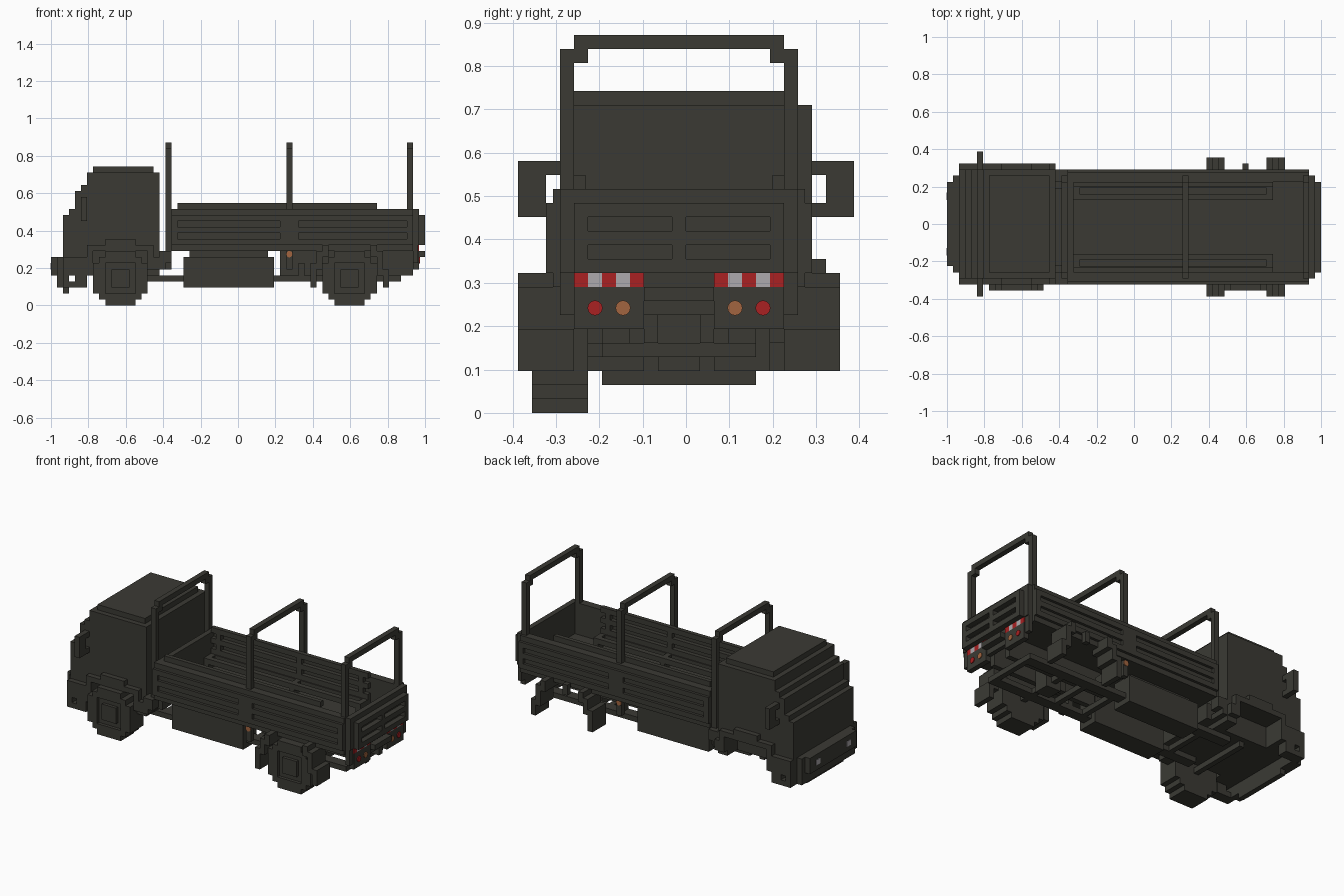
import bpy, bmesh, math
from mathutils import Matrix, Vector

cube = bpy.data.objects.get("Cube")
if cube:
    bpy.data.objects.remove(cube, do_unlink=True)

U = 2 / 62  # block size; x counts from the front bumper


def material(name, rgb):
    m = bpy.data.materials.new(name)
    m.use_nodes = True
    m.diffuse_color = (*rgb, 1)
    b = m.node_tree.nodes["Principled BSDF"]
    b.inputs["Base Color"].default_value = (*rgb, 1)
    b.inputs["Roughness"].default_value = 0.9
    return m


OLIVE = material("dark olive", (0.043, 0.042, 0.034))
RED = material("signal red", (0.40, 0.015, 0.016))
ORANGE = material("marker orange", (0.36, 0.13, 0.05))
WHITE = material("stripe white", (0.42, 0.40, 0.42))


def blocks(name, boxes, mat=OLIVE):
    """One object from boxes (x0, x1, y0, y1, z0, z1) in block units."""
    bm = bmesh.new()
    for x0, x1, y0, y1, z0, z1 in boxes:
        size = Matrix.Diagonal(((x1 - x0) * U, (y1 - y0) * U, (z1 - z0) * U, 1))
        mid = Vector(((x0 + x1) / 2 * U - 1, (y0 + y1) / 2 * U, (z0 + z1) / 2 * U))
        bmesh.ops.create_cube(bm, size=1, matrix=Matrix.Translation(mid) @ size)
    me = bpy.data.meshes.new(name)
    bm.to_mesh(me)
    bm.free()
    me.materials.append(mat)
    ob = bpy.data.objects.new(name, me)
    bpy.context.collection.objects.link(ob)
    return ob


def both(boxes, total=0):
    """Boxes plus their mirror images, with y turned into total - y."""
    return boxes + [(a, b, total - d, total - c, e, f) for a, b, c, d, e, f in boxes]


# Cab, stepped towards the roof
blocks("cab", [
    (7, 17, -8, 8, 22, 23), (6, 18, -9, 9, 20, 22), (5, 18, -9, 9, 19, 20),
    (4, 18, -9, 9, 16, 19), (3, 18, -9, 9, 15, 16), (2, 18, -9, 9, 9, 15),
    (2, 7, -9, 9, 5, 9), (16, 18, -9, 9, 5, 9), (7, 16, -6, 6, 5, 9)])
blocks("wheel_arch_flares", both([
    (6, 17, 9, 10, 9, 10), (9, 14, 9, 10, 10, 11),
    (6, 7, 9, 10, 5, 9), (16, 17, 9, 10, 6, 9)]))
blocks("cab_steps", both([
    (2, 6, 9, 10, 5, 8), (4, 6, 8, 10, 3, 5), (2, 4, 8, 10, 3, 4),
    (2, 3, 8, 10, 4, 5), (17, 18, 9, 10, 6, 8)]))
blocks("cab_mount", [(18, 20, -7, 6, 6, 9), (18, 19, -10, 9, 6, 7)])

# Front bumper, lower lip and headlamps
blocks("front_bumper", [
    (0, 1, -7, 7, 5, 8), (1, 2, -8, 8, 5, 8), (1, 3, -8, 8, 3, 5),
    (2, 3, -6, 5, 2, 3)])
blocks("headlamps", both([(-0.1, 0, 4, 5.2, 6, 7)]), WHITE)

# Mirrors
blocks("side_mirrors", both([
    (5, 6, 10, 12, 14, 18), (5, 6, 9, 10, 17, 18), (5, 6, 9, 10, 14, 15)]))


# Wheels on the right-hand side, with a sunken ring around the hub
def wheel(name, x):
    out = []
    for z0, z1, r in ((0, 1, 2.5), (1, 2, 3.5), (2, 7, 4.5), (7, 8, 3.5), (8, 9, 2.5)):
        out.append((x - r, x + r, -10.4, -7, z0, z1))
        if r < 4:
            out.append((x - r, x + r, -11, -10.4, z0, z1))
    out += [(x - 4.5, x - 2.5, -11, -10.4, 2, 7), (x + 2.5, x + 4.5, -11, -10.4, 2, 7),
            (x - 1.5, x + 1.5, -11, -10.4, 3, 6)]
    blocks(name, out)


wheel("front_wheel", 11.5)
wheel("rear_wheel", 49.5)

# Chassis
blocks("chassis_rails", both([(14, 58, 3, 5, 4, 5), (38, 60, 1, 2, 5, 9)], -1))
blocks("cross_members", [(x, x + 1, -6, 5, 4, 5) for x in (19, 38, 44, 57)])
blocks("axles", [(11, 12, -7, 5, 4, 5), (49, 50, -7, 5, 4, 5),
                 (48, 51, -2, 1, 3, 7), (46, 48, -1, 0, 4, 6)])
blocks("chassis_hangers", both([
    (39, 40, 7, 8, 6, 9), (41, 42, 3, 5, 5, 7), (18, 20, 7, 9, 7, 9)], -1))
blocks("side_tanks", both([(22, 37, 2, 6, 3, 8), (23, 36, 2, 5, 8, 9)], -1))
blocks("filler_cap", [(49, 50, 9, 10, 8, 10)])

# Stepped mudguards before and behind the rear wheels
blocks("mudguards", both([
    (43, 44, 7, 11, 3, 7), (44, 45, 7, 11, 6, 9), (45, 46, 7, 11, 8, 10),
    (53, 54, 7, 11, 8, 10), (54, 55, 7, 11, 5, 9), (55, 56, 7, 11, 3, 6)], -1))

# Load bed
blocks("bed_floor", [(20, 60, -9, 8, 9, 10)])
blocks("bed_walls", both([(20, 60, 7, 8, 9, 16)], -1)
       + [(20, 21, -9, 8, 9, 16), (60, 61, -9, 8, 10, 16)])


def slatted(u0, u1, gaps):
    """Slatted panel as (u0, u1, z0, z1) bars; slots lie inside the gaps."""
    bars = [(u0, u1, a, b) for a, b in ((10, 11), (12, 13), (14, 15))]
    edges = [u0] + [e for g in gaps for e in g] + [u1]
    bars += [(a, b, 11, 14) for a, b in zip(edges[::2], edges[1::2])]
    return bars


blocks("side_slats", both(
    [(a, b, 8, 9, c, d) for a, b, c, d in slatted(20, 60, [(21, 38), (41, 59)])]
    + [(20, 60, 8, 8.5, 9, 16)], -1))
blocks("tailgate_slats", [
    (61, 62, a, b, c, d) for a, b, c, d in slatted(-8, 7, [(-7, -1), (0, 6)])])

# Benches with slatted backrests
blocks("benches", both(
    [(21, 54, 6.2, 7, z, z + 1) for z in (12, 14, 16)]
    + [(x, x + 1, 6.2, 7, 10, 16) for x in (22, 39, 52)]
    + [(21, 54, 4, 5, 11, 12), (21, 54, 6, 7, 11, 12)]
    + [(x, x + 1, 4, 7, 10, 12) for x in (21, 39, 53)], -1))

# Three hoops over the bed
for i, x in enumerate((19, 39, 59)):
    blocks(f"hoop_{i + 1}", both([
        (x, x + 1, 7, 8, 9, 26), (x, x + 1, 6, 7, 25, 26)], -1)
        + [(x, x + 1, -8, 7, 26, 27)])

# Rear lamp panels, recessed under the tailgate, with striped plates
blocks("lamp_panels", both([(60, 61, 2, 7, 6, 9), (60, 60.8, 2, 7, 9, 10)], -1)
       + [(60, 60.8, -9, 8, 7, 10)])
blocks("tow_plate", [(60, 62, -3, 2, 8, 9)])
starts = [s + i for s in (-8, 2) for i in range(5)]
for name, mat, rem in (("red_stripes", RED, 0), ("white_stripes", WHITE, 1)):
    blocks(name, [(60.8, 61, y, y + 1, 9, 10)
                  for i, y in enumerate(starts) if i % 5 % 2 == rem], mat)


# Round lamps, flat against the panels or hangers
def lamp(name, x, y, z, mat, rotation):
    bpy.ops.mesh.primitive_cylinder_add(
        vertices=12, radius=0.54 * U, depth=0.006,
        location=(x * U - 1, y * U, z * U), rotation=rotation)
    ob = bpy.context.object
    ob.name = name
    ob.data.materials.append(mat)


for side, s in (("left", 1), ("right", -1)):
    facing_back = (0, math.pi / 2, 0)
    lamp(f"{side}_tail_lamp", 61.05, -0.5 + s * 6, 7.5, RED, facing_back)
    lamp(f"{side}_turn_lamp", 61.05, -0.5 + s * 4, 7.5, ORANGE, facing_back)
    lamp(f"{side}_side_marker", 39.5, -0.5 + s * 8.55, 8.5, ORANGE, (math.pi / 2, 0, 0))
